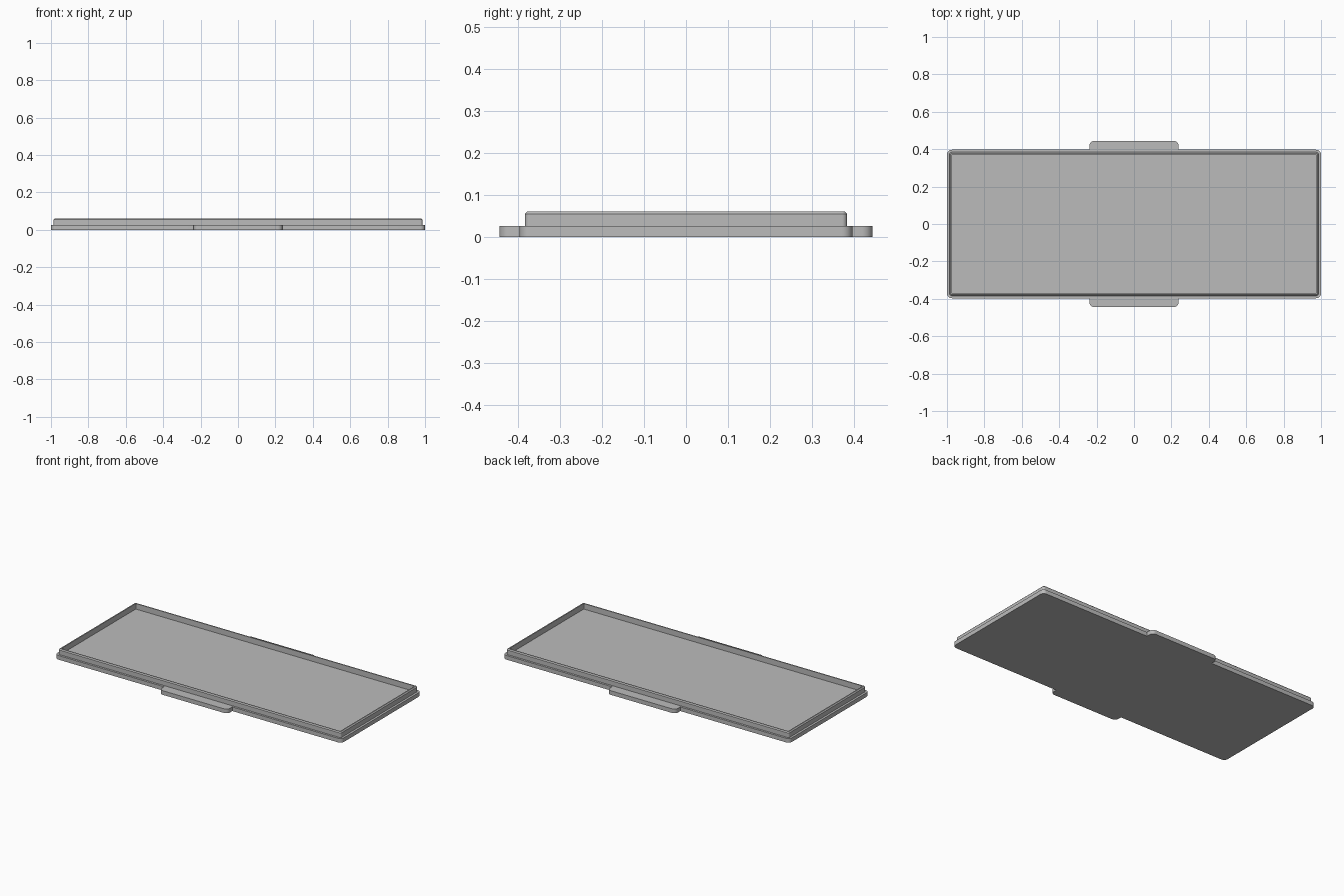
import bpy
import bmesh
from math import cos, sin, pi, radians

cube = bpy.data.objects.get("Cube")
if cube:
    bpy.data.objects.remove(cube)

grey = bpy.data.materials.new("plain_grey")
grey.use_nodes = True
GREY = (0.5, 0.5, 0.5, 1)
grey.diffuse_color = GREY
grey.node_tree.nodes["Principled BSDF"].inputs["Base Color"].default_value = GREY

STEPS = 8          # segments in each rounded corner
BASE_TOP = 0.026
RIM_TOP = 0.061


def corner(cx, cy, r, quarter):
    """Points of a quarter circle, counter-clockwise from the given quarter."""
    angles = [(quarter + i / STEPS) * pi / 2 for i in range(STEPS + 1)]
    return [(cx + r * cos(a), cy + r * sin(a)) for a in angles]


def rounded_rect(hx, hy, r):
    x, y = hx - r, hy - r
    signs = [(1, 1), (-1, 1), (-1, -1), (1, -1)]
    return [p for q, (sx, sy) in enumerate(signs)
            for p in corner(sx * x, sy * y, r, q)]


def tabbed_rect(hx, hy, r, tab_x, tab_y, tab_r):
    """Rounded rectangle with a rounded grip tab on each long side."""
    half = corner(hx - r, hy - r, r, 0)
    half += [(tab_x, hy)]
    half += corner(tab_x - tab_r, tab_y - tab_r, tab_r, 0)
    half += corner(tab_r - tab_x, tab_y - tab_r, tab_r, 1)
    half += [(-tab_x, hy)]
    half += corner(r - hx, hy - r, r, 1)
    return half + [(-x, -y) for x, y in half]


def skin(name, sections, cap):
    """Bridge stacked outlines; cap the ends or join them into a ring."""
    bm = bmesh.new()
    loops = [[bm.verts.new((x, y, z)) for x, y in pts] for pts, z in sections]
    pairs = list(zip(loops, loops[1:]))
    if cap:
        bm.faces.new(loops[0])
        bm.faces.new(loops[-1])
    else:
        pairs.append((loops[-1], loops[0]))
    for a, b in pairs:
        n = len(a)
        for i in range(n):
            j = (i + 1) % n
            bm.faces.new((a[i], a[j], b[j], b[i]))
    bmesh.ops.recalc_face_normals(bm, faces=bm.faces)
    mesh = bpy.data.meshes.new(name)
    bm.to_mesh(mesh)
    bm.free()
    mesh.materials.append(grey)
    mesh.shade_smooth()
    mesh.set_sharp_from_angle(angle=radians(30))
    obj = bpy.data.objects.new(name, mesh)
    bpy.context.collection.objects.link(obj)
    return obj


# Flat base plate with the two grip tabs
plate = tabbed_rect(1.0, 0.397, 0.026, 0.238, 0.445, 0.026)
skin("base_plate", [(plate, 0), (plate, BASE_TOP)], cap=True)

# Thin raised rim with a chamfered outer edge
outer = rounded_rect(0.986, 0.384, 0.012)
chamfer = rounded_rect(0.980, 0.378, 0.006)
inner = rounded_rect(0.973, 0.371, 0.003)
foot = BASE_TOP - 0.004
skin("raised_rim", [(outer, foot), (outer, RIM_TOP - 0.006),
                    (chamfer, RIM_TOP), (inner, RIM_TOP), (inner, foot)], cap=False)
